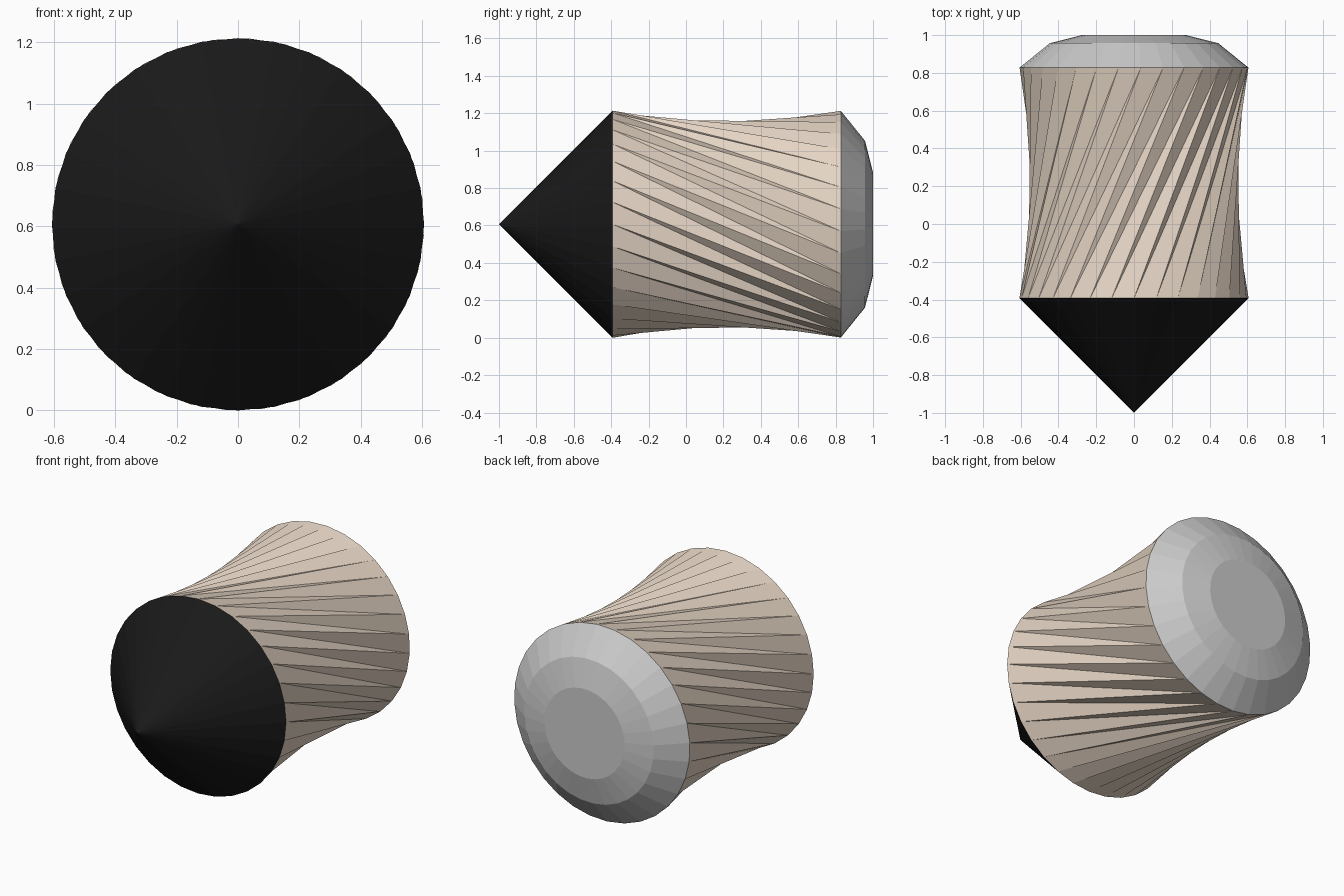
import bpy, bmesh
from math import sin, cos, tau, radians

if "Cube" in bpy.data.objects:
    bpy.data.objects.remove(bpy.data.objects["Cube"])

N = 32            # sides
R = 0.607         # rim radius, also height of the axis
STEP = tau / N
TWIST = radians(48.5)


def ring(bm, y, r, turn=0.0):
    return [bm.verts.new((r * cos(i * STEP - turn), y, R + r * sin(i * STEP - turn)))
            for i in range(N)]


def bridge(bm, a, b, split=False):
    for i in range(N):
        j = (i + 1) % N
        if split:
            bm.faces.new((a[i], b[i], a[j]))
            bm.faces.new((b[i], b[j], a[j]))
        else:
            bm.faces.new((a[i], b[i], b[j], a[j]))


def finish(bm, name, color=None):
    me = bpy.data.meshes.new(name)
    bm.to_mesh(me)
    bm.free()
    ob = bpy.data.objects.new(name, me)
    bpy.context.collection.objects.link(ob)
    if color:
        mat = bpy.data.materials.new(name + "_color")
        mat.diffuse_color = (*color, 1)
        mat.use_nodes = True
        mat.node_tree.nodes["Principled BSDF"].inputs["Base Color"].default_value = mat.diffuse_color
        me.materials.append(mat)


# black pointed tip
bm = bmesh.new()
apex = bm.verts.new((0, -1, R))
base = ring(bm, -0.393, R)
for i in range(N):
    bm.faces.new((apex, base[i], base[(i + 1) % N]))
finish(bm, "pointed_tip", (0.01, 0.01, 0.01))

# twisted, pleated body
bm = bmesh.new()
bridge(bm, ring(bm, -0.393, R), ring(bm, 0.828, R, TWIST), split=True)
finish(bm, "twisted_body", (0.78, 0.66, 0.55))

# chamfered grey end cap
bm = bmesh.new()
rings = [ring(bm, y, r, TWIST) for y, r in ((0.828, R), (0.957, 0.447), (1.0, 0.277))]
for a, b in zip(rings, rings[1:]):
    bridge(bm, a, b)
bm.faces.new(rings[-1][::-1])
finish(bm, "end_cap")
